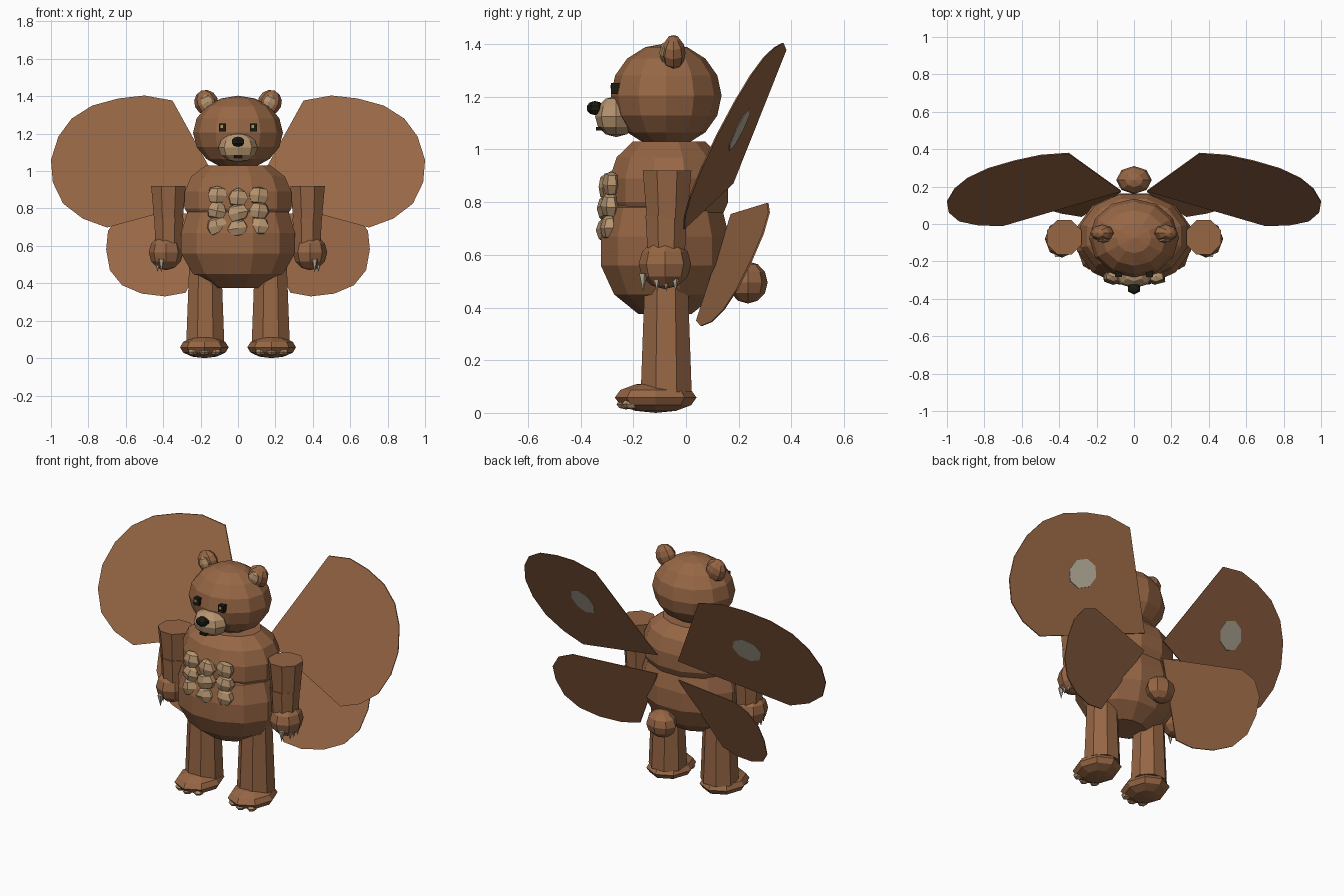
import bpy, bmesh, math, random
from mathutils import Matrix, Vector

random.seed(4)
cube = bpy.data.objects.get("Cube")
if cube:
    bpy.data.objects.remove(cube, do_unlink=True)


def material(name, rgb):
    m = bpy.data.materials.new(name)
    m.use_nodes = True
    m.diffuse_color = (*rgb, 1)
    m.node_tree.nodes["Principled BSDF"].inputs["Base Color"].default_value = (*rgb, 1)
    return m


BROWN = material("brown_fur", (0.31, 0.135, 0.06))
TAN = material("tan_fur", (0.47, 0.30, 0.16))
BLACK = material("black", (0.012, 0.011, 0.005))
BONE = material("bone_grey", (0.50, 0.45, 0.35))


def finish(name, bm, mat):
    bmesh.ops.recalc_face_normals(bm, faces=bm.faces)
    mesh = bpy.data.meshes.new(name)
    bm.to_mesh(mesh)
    bm.free()
    mesh.materials.append(mat)
    ob = bpy.data.objects.new(name, mesh)
    bpy.context.collection.objects.link(ob)
    return ob


def ball(name, mat, loc, radii, seg=8, rings=6, jitter=0, tilt=0):
    bm = bmesh.new()
    bmesh.ops.create_uvsphere(bm, u_segments=seg, v_segments=rings, radius=1)
    for v in bm.verts:
        v.co *= 1 + random.uniform(-jitter, jitter)
    bm.transform(Matrix.Translation(loc) @ Matrix.Rotation(tilt, 4, 'Y') @ Matrix.Diagonal((*radii, 1)))
    return finish(name, bm, mat)


def lathe(name, mat, centre, profile, y_ratio=1, seg=8):
    """Stack of rings given as (radius, height), closed at both ends."""
    bm = bmesh.new()
    rings = []
    for r, z in profile:
        angles = [2 * math.pi * (i + 0.5) / seg for i in range(seg)]
        rings.append([bm.verts.new((centre[0] + r * math.cos(a),
                                    centre[1] + r * y_ratio * math.sin(a), z)) for a in angles])
    for low, high in zip(rings, rings[1:]):
        for i in range(seg):
            j = (i + 1) % seg
            bm.faces.new((low[i], low[j], high[j], high[i]))
    bm.faces.new(rings[0])
    bm.faces.new(rings[-1])
    return finish(name, bm, mat)


def box(name, mat, loc, size):
    bm = bmesh.new()
    bmesh.ops.create_cube(bm, size=1)
    bm.transform(Matrix.Translation(loc) @ Matrix.Diagonal((*size, 1)))
    return finish(name, bm, mat)


def claw(name, loc, radius, length):
    bm = bmesh.new()
    bmesh.ops.create_cone(bm, cap_ends=True, segments=5, radius1=0, radius2=radius, depth=length)
    bm.transform(Matrix.Translation(loc))
    return finish(name, bm, BONE)


def sheet(name, mat, outline, plane, side, thick, shift=0):
    """Thin slab whose front outline (x, z) lies on a sloping plane."""
    y0, slope_x, slope_z = plane
    bm = bmesh.new()
    face = bm.faces.new([bm.verts.new((side * x, y0 + slope_x * x + slope_z * z + shift, z))
                         for x, z in outline])
    new = bmesh.ops.extrude_face_region(bm, geom=[face])["geom"]
    bmesh.ops.translate(bm, vec=(0, thick, 0), verts=[g for g in new if isinstance(g, bmesh.types.BMVert)])
    return finish(name, bm, mat)


# Torso, head and tail
lathe("belly", BROWN, (0, -0.08), [(0.13, 0.375), (0.25, 0.45), (0.315, 0.56), (0.315, 0.67),
                                   (0.28, 0.78), (0.2, 0.82)], 0.8, 12)
lathe("chest", BROWN, (0, -0.065), [(0.26, 0.74), (0.295, 0.8), (0.295, 0.89), (0.26, 0.97),
                                    (0.18, 1.03)], 0.79, 12)
ball("head", BROWN, (0, -0.075, 1.205), (0.24, 0.21, 0.198), 12, 8)
ball("tail", BROWN, (0, 0.235, 0.495), (0.095, 0.075, 0.08), 8, 6)

# Face
ball("muzzle", TAN, (0, -0.265, 1.125), (0.105, 0.08, 0.078), 8, 6)
ball("nose", BLACK, (0, -0.345, 1.157), (0.04, 0.033, 0.027), 6, 5)
box("mouth", BLACK, (0, -0.327, 1.078), (0.045, 0.03, 0.014))

# Chest tufts
for row in range(3):
    for col in (-1, 0, 1):
        ball(f"chest_tuft_{row}_{col + 1}", TAN,
             (col * 0.112, -0.298 - 0.005 * row + 0.017 * abs(col), 0.87 - 0.082 * row - 0.012 * (col == 0)),
             (0.06, 0.036, 0.05), 6, 4, 0.1, random.uniform(-0.3, 0.3))

UPPER_WING = [(0.07, 0.87), (0.35, 1.377), (0.5, 1.404), (0.64, 1.388), (0.78, 1.35), (0.89, 1.28),
              (0.96, 1.185), (1, 1.06), (0.99, 0.94), (0.935, 0.826), (0.83, 0.746), (0.7, 0.698)]
LOWER_WING = [(0.07, 0.755), (0.55, 0.797), (0.64, 0.76), (0.695, 0.68), (0.705, 0.58),
              (0.685, 0.47), (0.62, 0.39), (0.515, 0.345), (0.39, 0.33), (0.28, 0.35)]
UPPER_PLANE = (-0.238, -0.16, 0.486)
LOWER_PLANE = (-0.19, 0.246, 0.454)
SPOT = [(0.555 + 0.088 * math.cos(i * math.pi / 4), 1.075 + 0.08 * math.sin(i * math.pi / 4))
        for i in range(8)]

for side, label in ((1, "left"), (-1, "right")):
    # Ears and eyes
    ball(label + "_ear", BROWN, (side * 0.17, -0.048, 1.367), (0.064, 0.046, 0.068), 8, 6, 0, side * 0.4)
    ball(label + "_inner_ear", TAN, (side * 0.165, -0.083, 1.367), (0.038, 0.018, 0.042), 6, 4, 0, side * 0.4)
    box(label + "_eye", BLACK, (side * 0.083, -0.262, 1.232), (0.036, 0.044, 0.042))
    box(label + "_eye_glint", TAN, (side * 0.083 - 0.004, -0.285, 1.238), (0.012, 0.004, 0.014))

    # Arms, hands and claws
    lathe(label + "_upper_arm", BROWN, (side * 0.372, -0.072), [(0.083, 0.74), (0.1, 0.92)])
    lathe(label + "_forearm", BROWN, (side * 0.37, -0.075), [(0.075, 0.58), (0.085, 0.75)])
    ball(label + "_hand", BROWN, (side * 0.385, -0.08, 0.565), (0.092, 0.1, 0.095))
    claw(label + "_thumb_claw", (side * 0.41, -0.163, 0.495), 0.018, 0.07)
    for i in range(3):
        claw(f"{label}_finger_claw_{i}", (side * 0.43, -0.11 + 0.035 * i, 0.485), 0.014, 0.05)

    # Legs, feet and toes
    lathe(label + "_leg", BROWN, (side * 0.175, -0.075), [(0.11, 0.08), (0.093, 0.5)], 0.95)
    ball(label + "_foot", BROWN, (side * 0.18, -0.115, 0.058), (0.13, 0.155, 0.058))
    for i in (-1, 0, 1):
        ball(f"{label}_toe_{i + 1}", TAN, (side * 0.18 + i * 0.06, -0.228 + 0.02 * abs(i), 0.033),
             (0.03, 0.036, 0.02), 6, 4)

    # Wings
    sheet(label + "_upper_wing", BROWN, UPPER_WING, UPPER_PLANE, side, 0.006)
    sheet(label + "_lower_wing", BROWN, LOWER_WING, LOWER_PLANE, side, 0.006)
    sheet(label + "_wing_spot", BONE, SPOT, UPPER_PLANE, side, 0.004, 0.005)
